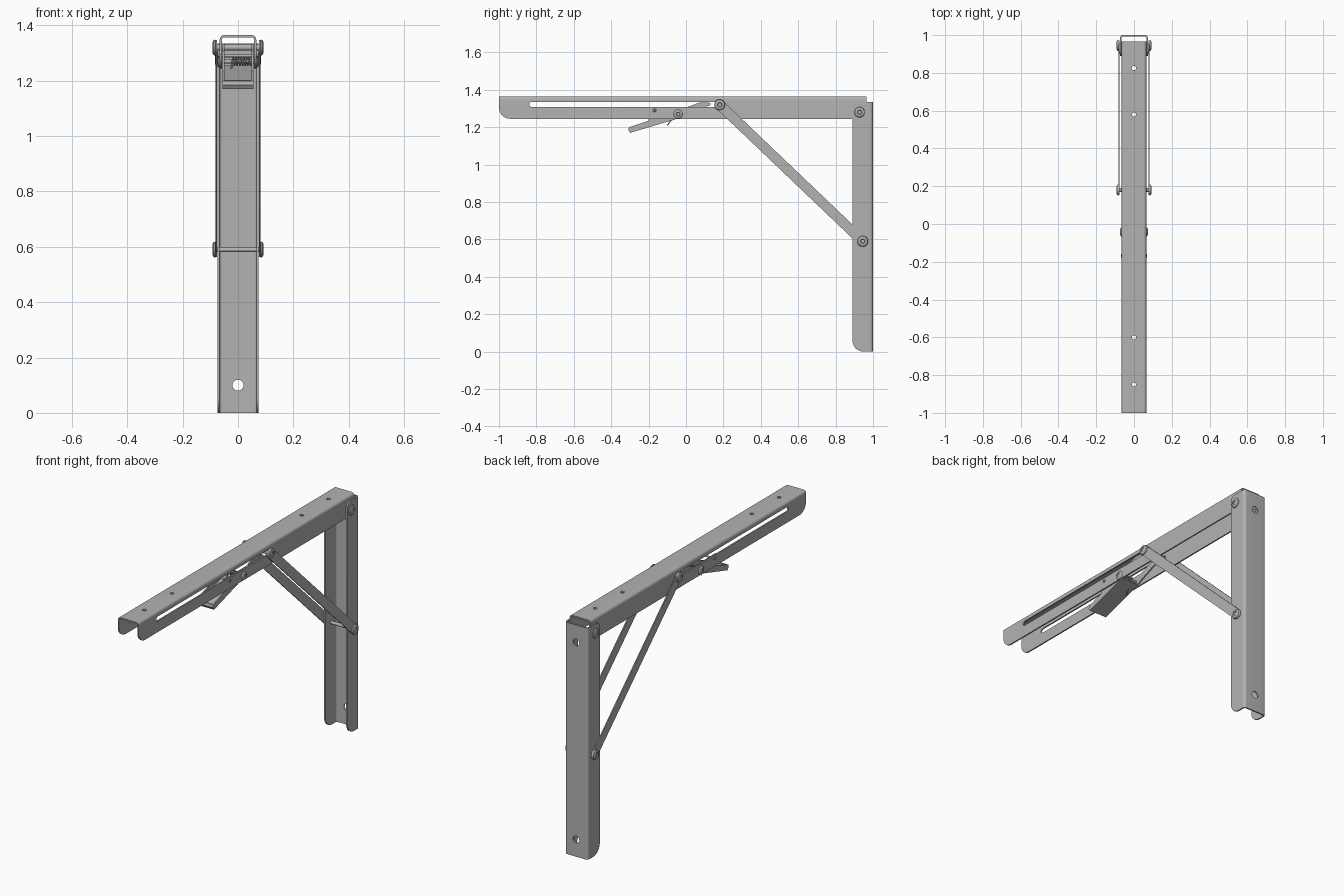
import bpy, bmesh, math
from mathutils import Vector

if "Cube" in bpy.data.objects:
    bpy.data.objects.remove(bpy.data.objects["Cube"], do_unlink=True)

steel = bpy.data.materials.new("grey_steel")
steel.use_nodes = True
steel.diffuse_color = (0.45, 0.45, 0.45, 1)
steel.node_tree.nodes["Principled BSDF"].inputs["Base Color"].default_value = steel.diffuse_color

# Maps from a profile plane (u, v) and extrusion distance w to model space
SIDE = lambda u, v, w: Vector((w, u, v))
ALONG_Y = lambda u, v, w: Vector((u, w, v))
ALONG_Z = lambda u, v, w: Vector((u, v, w))


def finish(name, bm):
    bmesh.ops.recalc_face_normals(bm, faces=bm.faces)
    mesh = bpy.data.meshes.new(name)
    bm.to_mesh(mesh)
    bm.free()
    mesh.materials.append(steel)
    obj = bpy.data.objects.new(name, mesh)
    bpy.context.collection.objects.link(obj)
    return obj


def prism(name, pts, place, lo, hi):
    bm = bmesh.new()
    a, b = ([bm.verts.new(place(u, v, w)) for u, v in pts] for w in (lo, hi))
    bm.faces.new(a)
    bm.faces.new(b)
    for i in range(len(pts)):
        j = (i + 1) % len(pts)
        bm.faces.new((a[i], a[j], b[j], b[i]))
    return finish(name, bm)


def arc(cx, cy, r, start, end, n=8):
    angles = [math.radians(start + (end - start) * i / n) for i in range(n + 1)]
    return [(cx + r * math.cos(t), cy + r * math.sin(t)) for t in angles]


def circle(cx, cy, r, n=24):
    return arc(cx, cy, r, 0, 360, n)[:-1]


def stadium(p, q, r):
    t = math.degrees(math.atan2(q[1] - p[1], q[0] - p[0]))
    return arc(*q, r, t - 90, t + 90, 12) + arc(*p, r, t + 90, t + 270, 12)


def boolean(obj, cutter, operation="DIFFERENCE"):
    cutter.hide_render = True
    mod = obj.modifiers.new("cut", "BOOLEAN")
    mod.object, mod.operation, mod.solver = cutter, operation, "EXACT"
    graph = bpy.context.evaluated_depsgraph_get()
    mesh = bpy.data.meshes.new_from_object(obj.evaluated_get(graph))
    obj.modifiers.clear()
    obj.data = mesh
    bpy.data.objects.remove(cutter, do_unlink=True)


def smooth(obj):
    bpy.ops.object.select_all(action="DESELECT")
    obj.select_set(True)
    bpy.context.view_layer.objects.active = obj
    bpy.ops.object.shade_smooth_by_angle(angle=math.radians(35))


def channel_section(half, top, low, t=0.008, r=0.016):
    outer = [(half, low)] + arc(half - r, top - r, r, 0, 90) \
        + arc(r - half, top - r, r, 90, 180) + [(-half, low)]
    h, i = half - t, r - t
    inner = [(-h, low)] + arc(i - h, top - t - i, i, 180, 90) \
        + arc(h - i, top - t - i, i, 90, 0) + [(h, low)]
    return outer + inner


# Horizontal arm: channel open below, rounded nose, slots and screw holes
top = 1.365
arm = prism("shelf_arm", channel_section(0.066, top, 1.23), ALONG_Y, -1.1, 1.1)
arm_side = [(0.965, 1.245), (0.965, 1.4), (-1, 1.4)] + arc(-0.94, 1.305, 0.06, 180, 270)
boolean(arm, prism("arm_outline", arm_side, SIDE, -0.2, 0.2), "INTERSECT")
boolean(arm, prism("arm_slot", stadium((-0.825, 1.322), (0.18, 1.322), 0.013), SIDE, -0.2, 0.2))
for y in (-0.85, -0.6, 0.58, 0.825):
    boolean(arm, prism("screw_hole", circle(0, y, 0.011), ALONG_Z, 1.3, 1.5))
smooth(arm)

# Wall post: channel open to the front
post = prism("wall_post", channel_section(0.074, 1, 0.85), ALONG_Z, -0.1, 1.5)
post_side = [(1.1, 0), (1.1, 1.335)] + arc(0.92, 1.305, 0.03, 90, 180) \
    + arc(0.95, 0.06, 0.06, 180, 270)
boolean(post, prism("post_outline", post_side, SIDE, -0.2, 0.2), "INTERSECT")
for z in (0.1, 1.235):
    boolean(post, prism("wall_hole", circle(0, z, 0.02), ALONG_Y, 0.9, 1.1))
smooth(post)

# Diagonal struts on both sides
upper, lower = (0.18, 1.32), (0.945, 0.59)
for name, sign in (("left", 1), ("right", -1)):
    strut = prism(name + "_strut", stadium(upper, lower, 0.027), SIDE, sign * 0.076, sign * 0.082)
    smooth(strut)


def rivet(name, y, z, r, inner, outer, rod):
    """Rod across the bracket with a dished head on each end."""
    head = [(outer - 0.004, 0), (outer - 0.004, r * 0.35), (outer, r * 0.45),
            (outer, r * 0.7), (outer - 0.003, r * 0.92), (inner + 0.001, r),
            (inner, r * 0.95), (inner, rod)]
    profile = head + [(-x, rad) for x, rad in reversed(head)]
    bm = bmesh.new()
    verts = [bm.verts.new((x, y + rad, z)) for x, rad in profile]
    edges = [bm.edges.new(pair) for pair in zip(verts, verts[1:])]
    bmesh.ops.spin(bm, geom=verts + edges, cent=(0, y, z), axis=(1, 0, 0),
                   angle=math.tau, steps=24)
    bmesh.ops.remove_doubles(bm, verts=bm.verts, dist=0.0001)
    smooth(finish(name, bm))


rivet("strut_upper_rivet", *upper, 0.029, 0.082, 0.092, 0.011)
rivet("strut_lower_rivet", *lower, 0.029, 0.082, 0.092, 0.009)
rivet("post_pivot_rivet", 0.928, 1.28, 0.028, 0.074, 0.083, 0.01)
rivet("lever_pivot_rivet", -0.042, 1.27, 0.024, 0.066, 0.073, 0.007)
rivet("lever_stop_pin", -0.168, 1.29, 0.01, 0.066, 0.07, 0.005)

# Release lever: two cheeks joined by a folded web along the lower edge
cheek = [(-0.305, 1.2), (-0.308, 1.185), (-0.298, 1.17), (-0.03, 1.25), (0.0, 1.265),
         (0.13, 1.318), (0.13, 1.33), (0.08, 1.335), (0, 1.305), (-0.2, 1.305), (-0.2, 1.235)]
for name, sign in (("left", 1), ("right", -1)):
    prism(name + "_lever_cheek", cheek, SIDE, sign * 0.049, sign * 0.056)
web = [(-0.305, 1.2), (-0.308, 1.185), (-0.298, 1.17), (-0.03, 1.25),
       (-0.032, 1.257), (-0.296, 1.179), (-0.3, 1.188), (-0.298, 1.202)]
prism("lever_web", web, SIDE, -0.05, 0.05)

# Torsion spring wound on the lever pivot, with one straight leg
coils, steps = 7, 12
path = [(-0.03, -0.1, 1.21)]
for i in range(coils * steps + 1):
    t = math.tau * i / steps
    path.append((-0.02 + 0.068 * i / (coils * steps),
                 -0.042 - 0.013 * math.cos(t), 1.27 + 0.013 * math.sin(t)))
curve = bpy.data.curves.new("lever_spring", "CURVE")
curve.dimensions = "3D"
curve.bevel_depth, curve.bevel_resolution, curve.use_fill_caps = 0.003, 1, True
spline = curve.splines.new("POLY")
spline.points.add(len(path) - 1)
for point, co in zip(spline.points, path):
    point.co = (*co, 1)
curve.materials.append(steel)
bpy.context.collection.objects.link(bpy.data.objects.new("lever_spring", curve))
